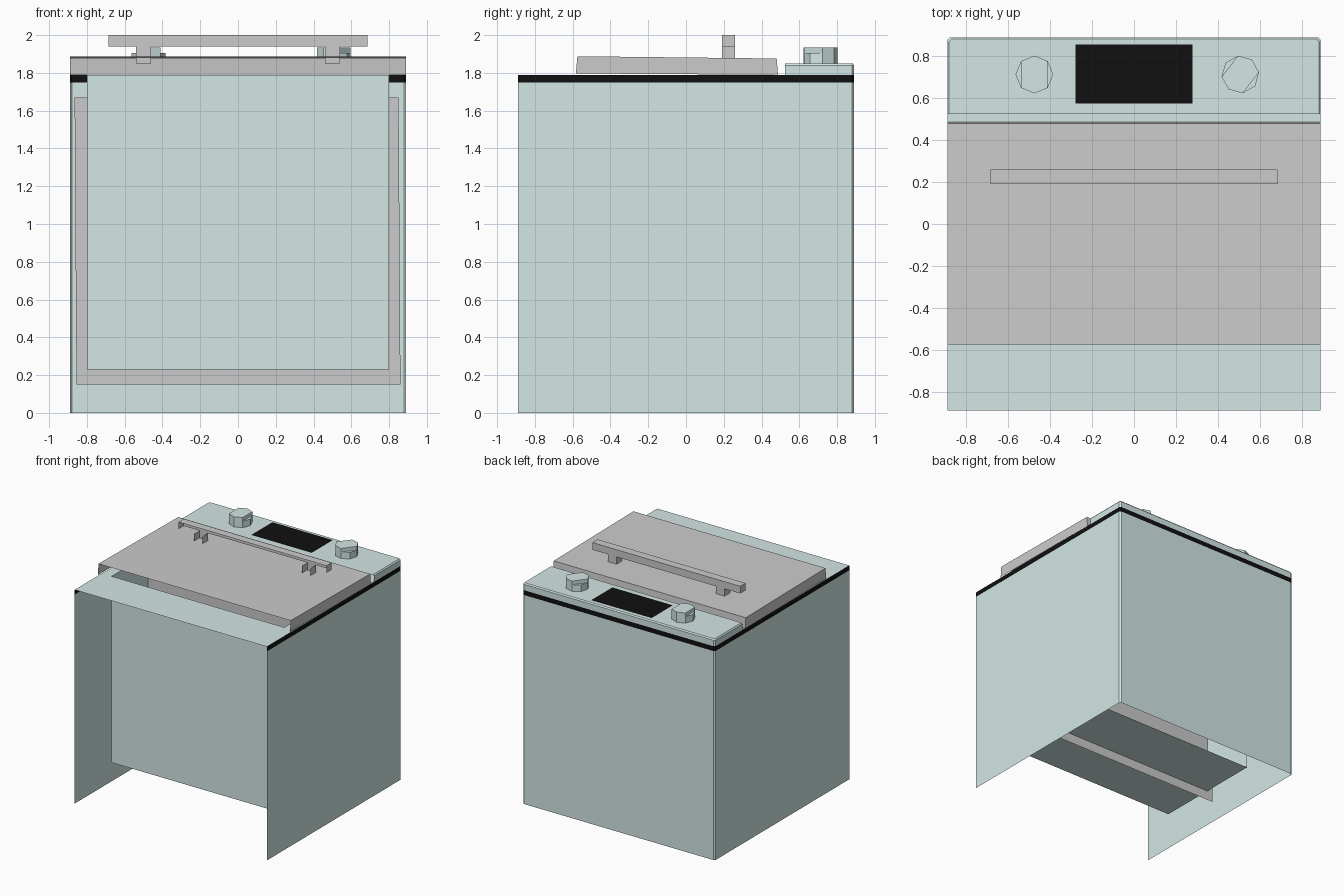
import bpy, math
from mathutils import Vector

if "Cube" in bpy.data.objects:
    bpy.data.objects.remove(bpy.data.objects["Cube"])


def material(name, col):
    m = bpy.data.materials.new(name)
    m.diffuse_color = (*col, 1)
    m.use_nodes = True
    m.node_tree.nodes["Principled BSDF"].inputs["Base Color"].default_value = m.diffuse_color
    return m


ENAMEL = material("enamel", (0.65, 0.80, 0.79))
BLACK = material("black_trim", (0.005, 0.005, 0.005))


def mesh(name, verts, faces, mat=None):
    me = bpy.data.meshes.new(name)
    me.from_pydata(verts, [], faces)
    me.update()
    ob = bpy.data.objects.new(name, me)
    bpy.context.collection.objects.link(ob)
    if mat:
        me.materials.append(mat)
    return ob


def loft(name, rings, mat=None, closed=True, cap=False):
    """Skin equal-length rings of points; optionally close them and cap the last."""
    n = len(rings[0])
    verts = [p for r in rings for p in r]
    faces = []
    for k in range(len(rings) - 1):
        for i in range(n if closed else n - 1):
            j = (i + 1) % n
            faces.append((k * n + i, k * n + j, (k + 1) * n + j, (k + 1) * n + i))
    if cap:
        faces.append(tuple((len(rings) - 1) * n + i for i in range(n)))
    return mesh(name, verts, faces, mat)


def at_z(pts, z):
    return [(x, y, z) for x, y in pts]


def plan(y0, x=0.89, y1=0.89, c=0.012):
    """U-shaped outline, open towards -y, with chamfered back corners."""
    return [(x, y0), (x, y1 - c), (x - c, y1), (c - x, y1), (-x, y1 - c), (-x, y0)]


W, TOP = 0.89, 1.79
CX, CY0, CY1, CZ = 0.80, -0.53, 0.44, 0.23

# Housing: thin walls, open at front and underneath, black strip along the top
walls = plan(-W)
loft("housing_walls", [at_z(walls, 0), at_z(walls, 1.75)], ENAMEL, closed=False)
loft("housing_trim", [at_z(walls, 1.75), at_z(walls, TOP)], BLACK, closed=False)

# Top face framing the cavity mouth
pieces = [plan(CY1), [(-W, -W), (W, -W), (W, CY0), (-W, CY0)]]
for s in (-1, 1):
    strip = [(s * CX, CY0), (s * W, CY0), (s * W, CY1), (s * CX, CY1)]
    pieces.append(strip if s > 0 else strip[::-1])
verts, faces = [], []
for p in pieces:
    faces.append(tuple(range(len(verts), len(verts) + len(p))))
    verts += at_z(p, TOP)
mesh("face_frame", verts, faces, ENAMEL)

# Cavity: inner sides, bottom and front wall, open towards the back
cavity = [(-CX, CY1), (-CX, CY0), (CX, CY0), (CX, CY1)]
loft("cavity", [at_z(cavity, TOP), at_z(cavity, CZ)], ENAMEL, closed=False, cap=True)

# Rack: slightly skewed sheet crossing the cavity
mesh("rack", [(-0.865, -0.05, 1.67), (0.85, -0.05, 1.67),
              (0.86, -0.05, 0.15), (-0.855, -0.05, 0.15)], [(0, 1, 2, 3)])

# Door: slightly tilted shell, open at front and underneath
lower = [(W, -0.583, 1.797), (W, 0.487, 1.79), (-W, 0.487, 1.79), (-W, -0.583, 1.797)]
upper = [(W, -0.575, 1.888), (W, 0.48, 1.876), (-W, 0.48, 1.876), (-W, -0.575, 1.888)]
loft("door", [lower, upper], closed=False, cap=True)


# Handle bar and its two posts
def open_box(name, x0, x1, y0, y1, z0, z1, cap):
    pts = [(x1, y0), (x1, y1), (x0, y1), (x0, y0)]
    return loft(name, [at_z(pts, z0), at_z(pts, z1)], closed=False, cap=cap)


open_box("handle_bar", -0.685, 0.685, 0.19, 0.26, 1.94, 2.0, True)
for side, cx in (("left", -0.5), ("right", 0.5)):
    open_box("handle_post_" + side, cx - 0.04, cx + 0.04, 0.19, 0.26, 1.85, 1.94, False)

# Control panel with a small chamfer round its top
panel = plan(0.525)
loft("control_panel", [at_z(panel, TOP), at_z(panel, 1.84),
                       at_z(plan(0.525, 0.882, 0.882), 1.85)], ENAMEL, closed=False, cap=True)

# Display
mesh("display", at_z([(-0.28, 0.575), (0.28, 0.575), (0.28, 0.855), (-0.28, 0.855)], 1.853),
     [(0, 1, 2, 3)], BLACK)


# Knobs: octagonal base with a raised six-sided grip
def knob(name, cx, cy, turn):
    def ring(idx):
        return [(cx + 0.09 * math.cos(turn + i * math.pi / 4),
                 cy + 0.09 * math.sin(turn + i * math.pi / 4)) for i in idx]
    base, grip = ring(range(8)), ring((1, 2, 3, 5, 6, 7))
    loft(name + "_base", [at_z(base, 1.85), at_z(base, 1.905)], ENAMEL, cap=True)
    loft(name + "_grip", [at_z(grip, 1.905), at_z(grip, 1.935)], ENAMEL, cap=True)


knob("knob_left", -0.475, 0.713, 0)
knob("knob_right", 0.507, 0.713, math.radians(-38))
